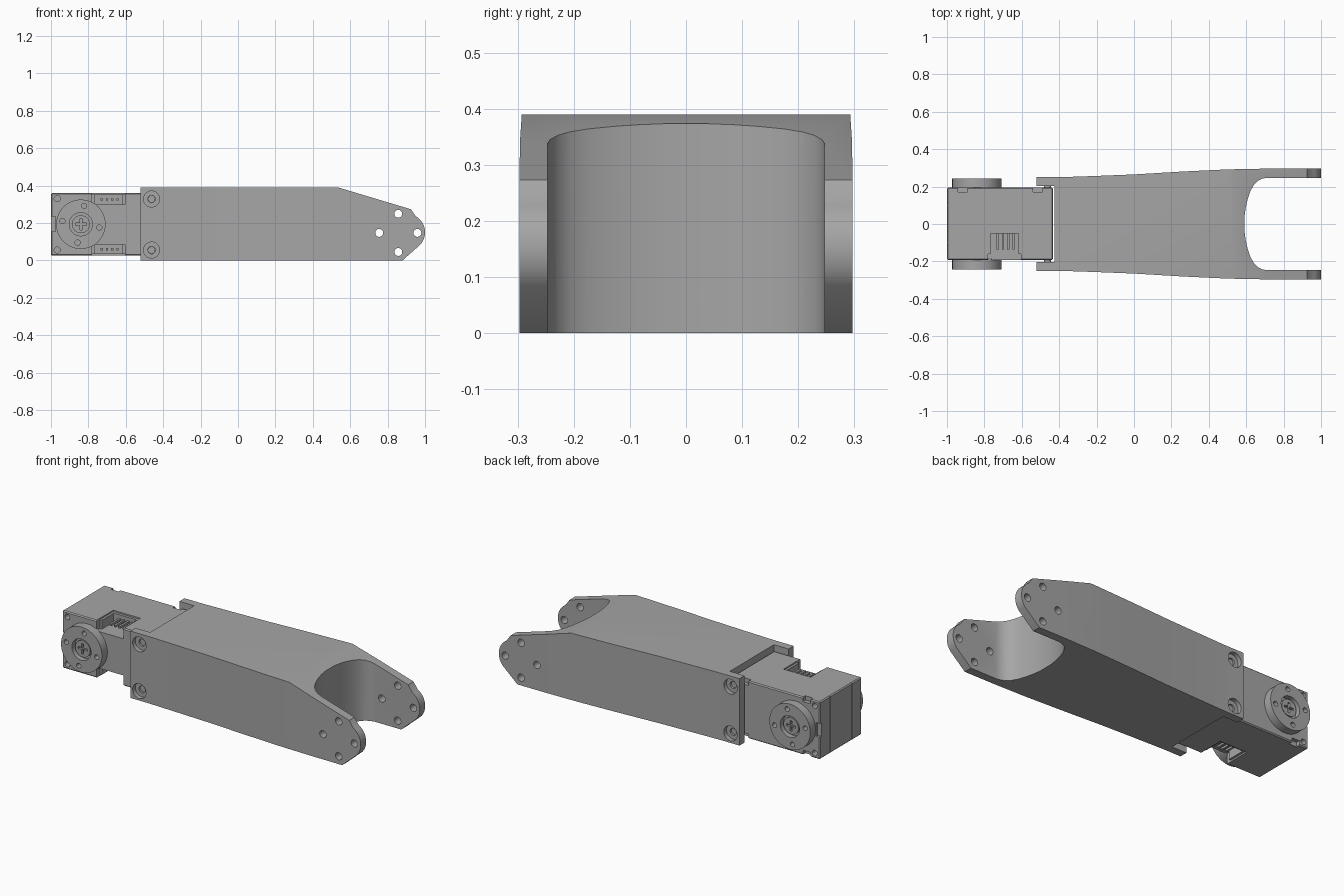
import bpy
import bmesh
import math
from mathutils import Matrix, Vector

cube = bpy.data.objects.get("Cube")
if cube:
    bpy.data.objects.remove(cube, do_unlink=True)

grey = bpy.data.materials.new("matte grey")
grey.use_nodes = True
COLOUR = (0.38, 0.38, 0.38, 1)
grey.diffuse_color = COLOUR
grey.node_tree.nodes["Principled BSDF"].inputs["Base Color"].default_value = COLOUR

MID_Z = 0.193
HORN_X = -0.84


def finish(name, bm):
    bmesh.ops.recalc_face_normals(bm, faces=bm.faces)
    mesh = bpy.data.meshes.new(name)
    bm.to_mesh(mesh)
    bm.free()
    mesh.materials.append(grey)
    obj = bpy.data.objects.new(name, mesh)
    bpy.context.collection.objects.link(obj)
    return obj


def add_box(bm, x0, x1, y0, y1, z0, z1):
    size = Matrix.Diagonal((x1 - x0, y1 - y0, z1 - z0, 1))
    centre = Vector((x0 + x1, y0 + y1, z0 + z1)) / 2
    bmesh.ops.create_cube(bm, size=1, matrix=Matrix.Translation(centre) @ size)


def box(name, *bounds):
    bm = bmesh.new()
    add_box(bm, *bounds)
    return finish(name, bm)


def add_rod(bm, x, z, y0, y1, r, sides=32):
    # Cylinder lying along y
    place = Matrix.Translation((x, (y0 + y1) / 2, z)) @ Matrix.Rotation(math.pi / 2, 4, 'X')
    bmesh.ops.create_cone(bm, cap_ends=True, segments=sides, radius1=r, radius2=r,
                          depth=abs(y1 - y0), matrix=place)


def prism(name, points, axis, low, high):
    # Extrude a plan (axis z) or a side profile (axis y)
    bm = bmesh.new()
    if axis == 'z':
        verts = [bm.verts.new((a, b, low)) for a, b in points]
        step = (0, 0, high - low)
    else:
        verts = [bm.verts.new((a, low, b)) for a, b in points]
        step = (0, high - low, 0)
    face = bm.faces.new(verts)
    new = bmesh.ops.extrude_face_region(bm, geom=[face])["geom"]
    moved = [v for v in new if isinstance(v, bmesh.types.BMVert)]
    bmesh.ops.translate(bm, verts=moved, vec=step)
    return finish(name, bm)


def boolean(target, cutter, operation='DIFFERENCE'):
    mod = target.modifiers.new("cut", 'BOOLEAN')
    mod.operation = operation
    mod.solver = 'EXACT'
    mod.object = cutter
    bpy.context.view_layer.objects.active = target
    bpy.ops.object.modifier_apply(modifier=mod.name)
    bpy.data.objects.remove(cutter, do_unlink=True)


def cut_rods(target, rods):
    for rod in rods:
        bm = bmesh.new()
        add_rod(bm, *rod)
        boolean(target, finish("hole_cutter", bm))


# Arm: flared plan with a rounded fork slot and a rear servo pocket
edge = [(-0.52, 0.25), (-0.4, 0.25), (-0.2, 0.257), (0, 0.265), (0.25, 0.28),
        (0.5, 0.292), (0.7, 0.296), (1.02, 0.297)]
slot = [(1.02, 0.247), (0.71, 0.247), (0.685, 0.242), (0.66, 0.229), (0.64, 0.208),
        (0.622, 0.175), (0.607, 0.13), (0.597, 0.085), (0.591, 0.04)]
pocket = [(-0.425, -0.203), (-0.52, -0.203)]
half = edge + slot
plan = half + [(x, -y) for x, y in reversed(half)] + [(-0.52, -0.203), (-0.425, -0.203),
                                                     (-0.425, 0.203), (-0.52, 0.203)]
arm = prism("fork_arm", plan, 'z', -0.1, 0.5)

# Side profile with sloping nose and rounded tip
tip = [(0.9 + 0.1 * math.cos(math.radians(a)), 0.15 + 0.1 * math.sin(math.radians(a)))
       for a in range(-40, 61, 10)]
side = [(-0.6, 0), (0.88, 0)] + tip + [(0.925, 0.273), (0.535, 0.39), (-0.6, 0.39)]
boolean(arm, prism("side_profile", side, 'y', -0.5, 0.5), 'INTERSECT')

# Fork mounting holes and rear screw sinks
cut_rods(arm, [(0.857 + dx, 0.147 + dz, -0.5, 0.5, 0.021)
               for dx, dz in ((0, 0.102), (0, -0.102), (0.102, 0), (-0.102, 0))])
SCREW_X = -0.462
for z in (0.055, 0.328):
    cut_rods(arm, [(SCREW_X, z, s * 0.225, s * 0.3, 0.043) for s in (-1, 1)])
    cut_rods(arm, [(SCREW_X, z, -0.4, 0.4, 0.02)])

# Servo case
servo = box("servo_case", -1, -0.433, -0.192, 0.195, 0.025, 0.36)
bevel = servo.modifiers.new("soft_edges", 'BEVEL')
bevel.width = 0.006
bevel.segments = 1
bpy.context.view_layer.objects.active = servo
bpy.ops.object.modifier_apply(modifier=bevel.name)


def mirrored_z(z0, z1, top):
    return (z0, z1) if top else (2 * MID_Z - z1, 2 * MID_Z - z0)


# Connector bays and back edge notches, top and bottom
for top in (True, False):
    for bay in ((-0.78, -0.605, -0.3, -0.035, 0.3, 0.5),
                (-0.94, -0.89, 0.172, 0.3, 0.335, 0.5),
                (-0.54, -0.49, 0.172, 0.3, 0.335, 0.5)):
        boolean(servo, box("bay_cutter", *bay[:4], *mirrored_z(*bay[4:], top)))
# Corner screw holes and output notch on the end
for z in (0.055, 0.33):
    for s in (-1, 1):
        cut_rods(servo, [(-0.967, z, s * 0.15, s * 0.3, 0.016)])
for s in (-1, 1):
    boolean(servo, box("notch_cutter", -1.1, -0.975, min(s * 0.18, s * 0.3),
                       max(s * 0.18, s * 0.3), 0.155, 0.235))

# Case seams, cut as hairline grooves
for y in (-0.1, 0.1):
    boolean(servo, box("seam_cutter", -1.1, -0.996, y - 0.002, y + 0.002, 0, 0.5))

# Connector housings and pins
for top, label in ((True, "upper"), (False, "lower")):
    bm = bmesh.new()
    for x0, x1, y0, y1, z0, z1 in ((-0.78, -0.767, -0.16, -0.035, 0.29, 0.352),
                                   (-0.618, -0.605, -0.16, -0.035, 0.29, 0.352),
                                   (-0.78, -0.605, -0.05, -0.035, 0.29, 0.352)):
        add_box(bm, x0, x1, y0, y1, *mirrored_z(z0, z1, top))
    for i in range(4):
        x = -0.735 + i * 0.0283
        add_box(bm, x, x + 0.012, -0.135, -0.045, *mirrored_z(0.32, 0.332, top))
    finish(label + "_connector", bm)

# Horn discs on both faces, each with a ring of holes and a cross-head screw
for s, label in ((-1, "front"), (1, "back")):
    bm = bmesh.new()
    add_rod(bm, HORN_X, MID_Z, s * 0.185, s * 0.243, 0.132, 64)
    horn = finish(label + "_horn", bm)
    for i in range(4):
        a = math.radians(80 + 90 * i)
        cut_rods(horn, [(HORN_X + 0.1 * math.cos(a), MID_Z + 0.1 * math.sin(a),
                         s * 0.2, s * 0.3, 0.014)])
    cut_rods(horn, [(HORN_X, MID_Z, s * 0.212, s * 0.3, 0.062)])
    bm = bmesh.new()
    add_rod(bm, HORN_X, MID_Z, s * 0.2, s * 0.232, 0.048)
    screw = finish(label + "_horn_screw", bm)
    y0, y1 = sorted((s * 0.217, s * 0.3))
    for w, h in ((0.03, 0.006), (0.006, 0.03)):
        boolean(screw, box("cross_cutter", HORN_X - w, HORN_X + w, y0, y1,
                           MID_Z - h, MID_Z + h))

# Arm screws seated in their sinks
bm = bmesh.new()
for z in (0.055, 0.328):
    for s in (-1, 1):
        add_rod(bm, SCREW_X, z, s * 0.18, s * 0.215, 0.019)
finish("arm_screws", bm)

# Smooth the round surfaces, keep the edges crisp
bpy.ops.object.select_all(action='DESELECT')
for obj in bpy.context.collection.objects:
    if obj.type == 'MESH':
        obj.select_set(True)
        bpy.context.view_layer.objects.active = obj
bpy.ops.object.shade_smooth_by_angle(angle=math.radians(25))
